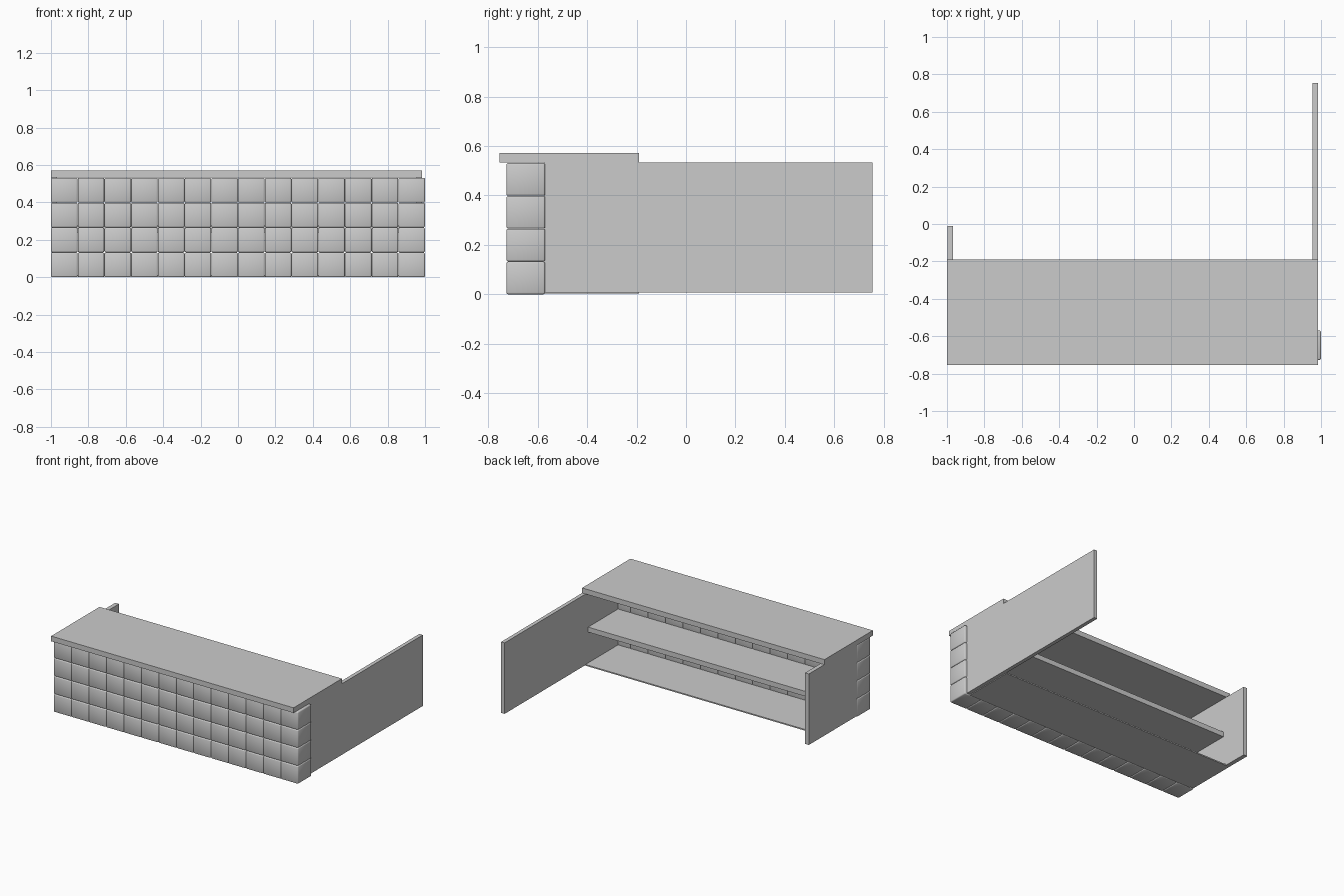
import bpy
import bmesh

if "Cube" in bpy.data.objects:
    bpy.data.objects.remove(bpy.data.objects["Cube"])


def box(name, x, y, z):
    """Axis-aligned box from (min, max) pairs."""
    bm = bmesh.new()
    bmesh.ops.create_cube(bm, size=1)
    for v in bm.verts:
        for i, (lo, hi) in enumerate((x, y, z)):
            v.co[i] = lo if v.co[i] < 0 else hi
    mesh = bpy.data.meshes.new(name)
    bm.to_mesh(mesh)
    bm.free()
    ob = bpy.data.objects.new(name, mesh)
    bpy.context.collection.objects.link(ob)
    return ob


# Front wall of softly rounded blocks, 14 columns by 4 rows
COLS, ROWS = 14, 4
PITCH_X, PITCH_Z = 2 / COLS, 0.532 / ROWS
GAP = 0.001
blocks = box("front_blocks",
             (-1 + GAP / 2, -1 + PITCH_X - GAP / 2),
             (-0.727, -0.57),
             (0, PITCH_Z - GAP))
bevel = blocks.modifiers.new("rounded_edges", 'BEVEL')
bevel.width = 0.007
bevel.segments = 2
for name, count, step in (("columns", COLS, (PITCH_X, 0, 0)),
                          ("rows", ROWS, (0, 0, PITCH_Z))):
    arr = blocks.modifiers.new(name, 'ARRAY')
    arr.count = count
    arr.use_relative_offset = False
    arr.use_constant_offset = True
    arr.constant_offset_displace = step
for p in blocks.data.polygons:
    p.use_smooth = True

# Counter top overhanging the block wall
box("counter_top", (-1, 0.983), (-0.755, -0.19), (0.533, 0.571))

# Side panels: short on the left, long return on the right
box("left_panel", (-0.998, -0.967), (-0.572, -0.01), (0.008, 0.533))
box("right_panel", (0.955, 0.983), (-0.572, 0.755), (0.008, 0.533))

# Storage shelf and thin bottom board
box("middle_shelf", (-0.967, 0.955), (-0.572, -0.22), (0.24, 0.277))
box("bottom_board", (-0.967, 0.955), (-0.572, -0.19), (0.003, 0.012))
